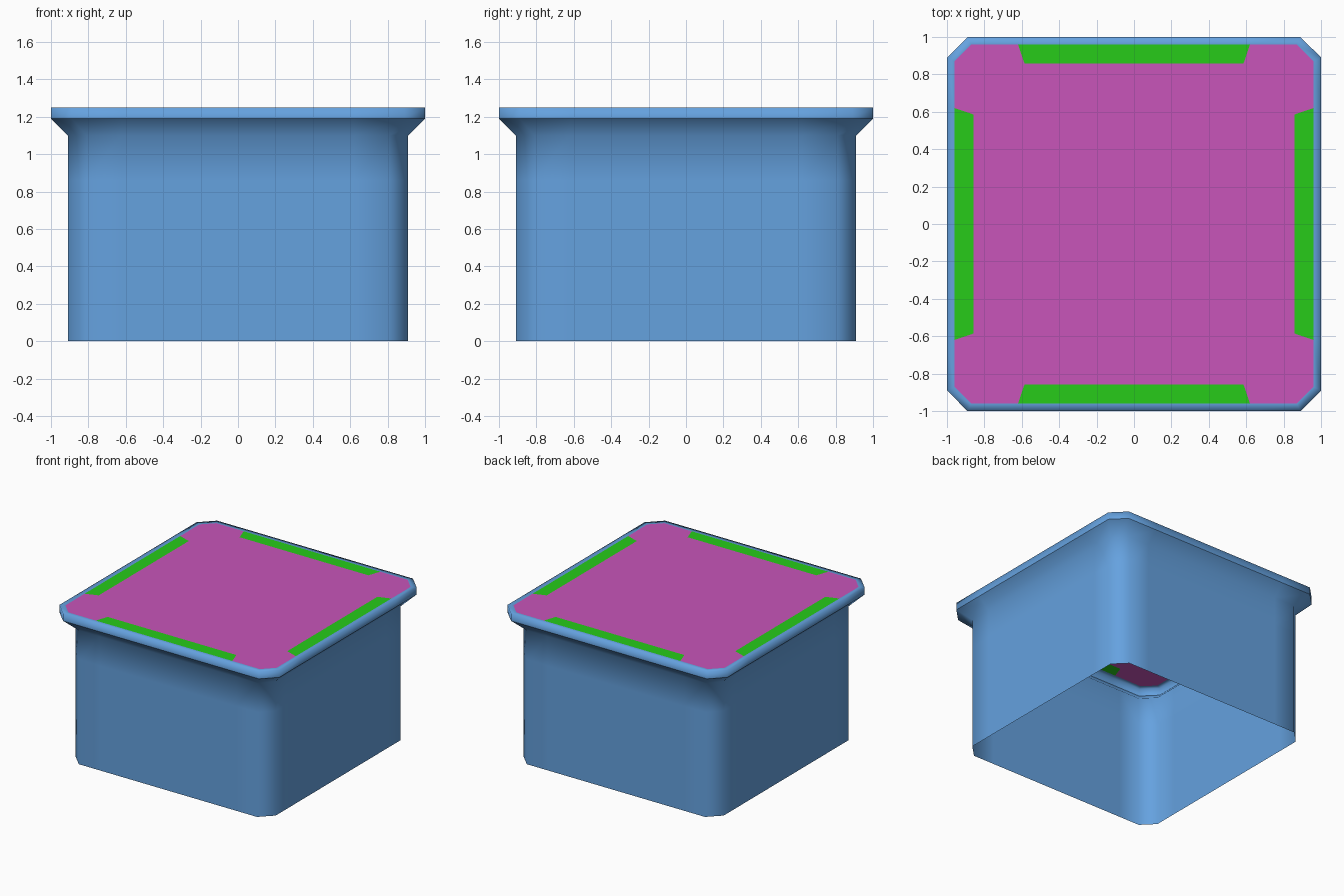
import bpy

if "Cube" in bpy.data.objects:
    bpy.data.objects.remove(bpy.data.objects["Cube"])

H = 1.25          # overall height
NOTCH = 0.62      # half length of the edge strips


def material(name, rgb):
    m = bpy.data.materials.new(name)
    m.diffuse_color = (*rgb, 1)
    m.use_nodes = True
    m.node_tree.nodes["Principled BSDF"].inputs["Base Color"].default_value = m.diffuse_color
    return m


BLUE = material("blue", (0.13, 0.36, 0.74))
MAGENTA = material("magenta", (0.58, 0.09, 0.49))
GREEN = material("green", (0.02, 0.60, 0.01))


def turn(points):
    """Repeat x, y points in four quarter turns."""
    out = []
    for _ in range(4):
        out += points
        points = [(-y, x) for x, y in points]
    return out


def make(name, verts, faces, mats, smooth=False):
    mesh = bpy.data.meshes.new(name)
    mesh.from_pydata(verts, [], faces)
    for m in mats:
        mesh.materials.append(m)
    for p in mesh.polygons:
        p.use_smooth = smooth
    mesh.update()
    ob = bpy.data.objects.new(name, mesh)
    bpy.context.collection.objects.link(ob)
    return ob


def ring_shell(name, profile):
    """Loft chamfered-square rings; profile rows are half width, chamfer, z."""
    verts, faces = [], []
    for r, c, z in profile:
        ring = turn([(r, c - r), (r, -NOTCH), (r, NOTCH), (r, r - c)])
        verts += [(x, y, z) for x, y in ring]
    n = 16
    for k in range(len(profile) - 1):
        for i in range(n):
            j = (i + 1) % n
            faces.append((k * n + i, k * n + j, (k + 1) * n + j, (k + 1) * n + i))
    return make(name, verts, faces, [BLUE], True)


# Open-bottomed body with flared neck
ring_shell("body", [(0.91, 0.10, 0), (0.91, 0.10, 0.86),
                    (0.91, 0.10, 1.10), (1.0, 0.11, 1.19)])

# Rim band turning over onto the flat top
ring_shell("rim", [(1.0, 0.11, 1.19), (1.0, 0.11, H), (0.96, 0.09, H)])

# Top panel with a notch in each side
outline = turn([(0.96, -0.87), (0.96, -NOTCH), (0.857, -0.585),
                (0.857, 0.585), (0.96, NOTCH), (0.96, 0.87)])
make("top_panel", [(x, y, H) for x, y in outline],
     [tuple(range(len(outline)))], [MAGENTA])

# Strips filling the notches
strips = turn([(0.96, -NOTCH), (0.96, NOTCH), (0.857, 0.585), (0.857, -0.585)])
make("edge_strips", [(x, y, H) for x, y in strips],
     [tuple(range(i * 4, i * 4 + 4)) for i in range(4)], [GREEN])
